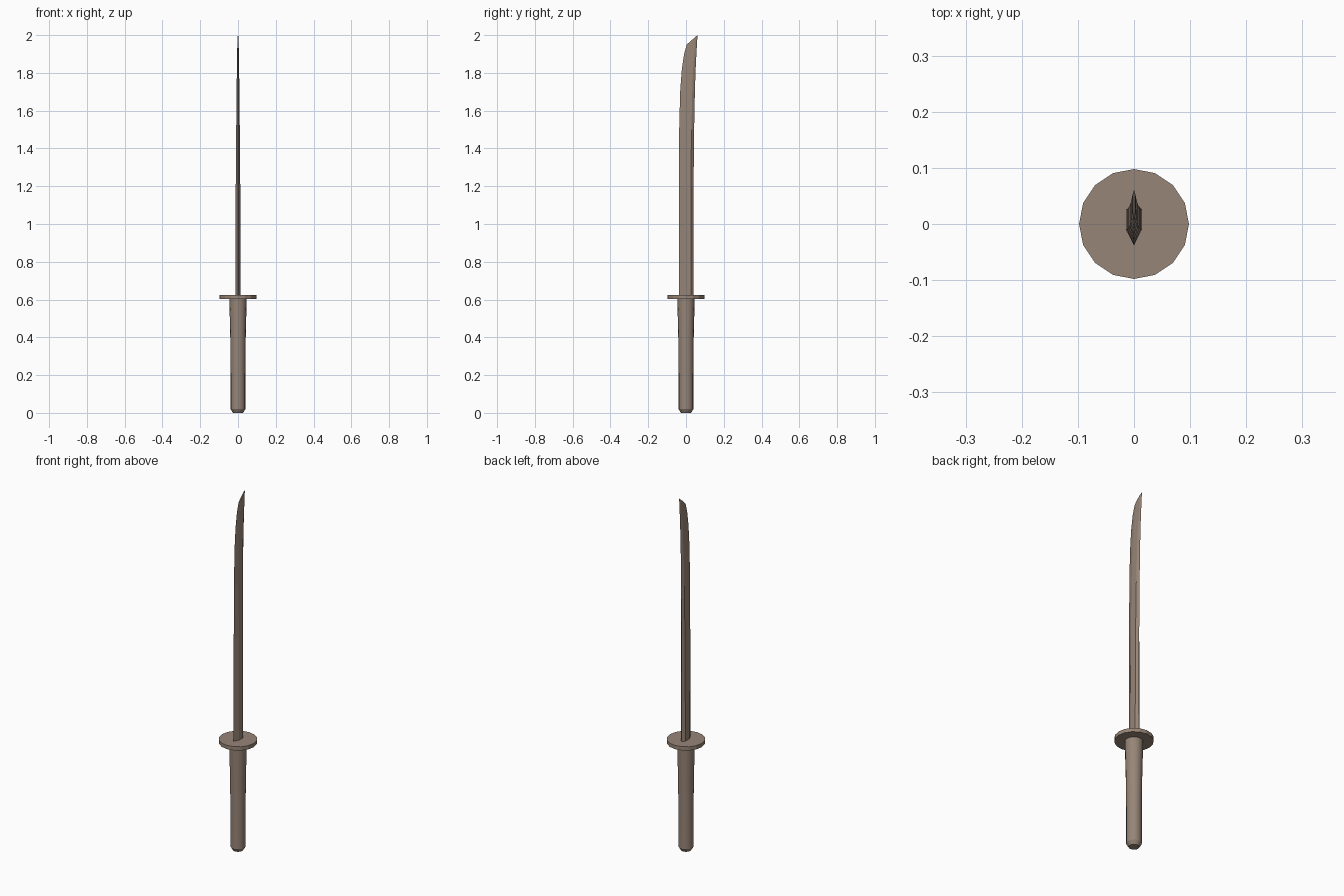
import bpy, bmesh, math

if "Cube" in bpy.data.objects:
    bpy.data.objects.remove(bpy.data.objects["Cube"])

mat = bpy.data.materials.new("warm brown")
mat.diffuse_color = (0.31, 0.235, 0.185, 1)
mat.use_nodes = True
mat.node_tree.nodes["Principled BSDF"].inputs["Base Color"].default_value = mat.diffuse_color


def loft(name, rings, smooth=None):
    """Skin a stack of equal-length rings and cap both ends."""
    bm = bmesh.new()
    loops = [[bm.verts.new(p) for p in r] for r in rings]
    n = len(loops[0])
    for a, b in zip(loops, loops[1:]):
        for i in range(n):
            j = (i + 1) % n
            bm.faces.new((a[i], a[j], b[j], b[i]))
    bm.faces.new(loops[0][::-1])
    bm.faces.new(loops[-1])
    bmesh.ops.recalc_face_normals(bm, faces=bm.faces)
    me = bpy.data.meshes.new(name)
    bm.to_mesh(me)
    bm.free()
    me.materials.append(mat)
    ob = bpy.data.objects.new(name, me)
    bpy.context.collection.objects.link(ob)
    if smooth:
        bpy.ops.object.select_all(action='DESELECT')
        ob.select_set(True)
        bpy.context.view_layer.objects.active = ob
        bpy.ops.object.shade_smooth_by_angle(angle=math.radians(smooth))
    return ob


def circle(r, z, n=16):
    return [(r * math.cos(math.tau * i / n), r * math.sin(math.tau * i / n), z) for i in range(n)]


# round grip with chamfered pommel, flaring towards the guard
loft("handle", [circle(r, z) for r, z in
                [(0.027, 0.0), (0.039, 0.02), (0.039, 0.2), (0.041, 0.4), (0.046, 0.606)]], 30)

# round guard plate
loft("guard", [circle(0.098, 0.603), circle(0.098, 0.624)])


# blade: sharp edge at -y, flat sides, ridged spine at +y
def section(z, edge, back, half, tip_z=None):
    w = back - edge
    pts = [(0, 0), (half, 0.36), (half, 0.82), (0, 1), (-half, 0.82), (-half, 0.36)]
    top = z if tip_z is None else tip_z
    return [(x, edge + t * w, z + (top - z) * t) for x, t in pts]


loft("blade", [section(*s) for s in [
    (0.61, -0.038, 0.040, 0.0145),
    (1.20, -0.038, 0.040, 0.0120),
    (1.50, -0.036, 0.043, 0.0095),
    (1.70, -0.031, 0.047, 0.0075),
    (1.82, -0.022, 0.051, 0.0060),
    (1.90, -0.010, 0.055, 0.0045),
    (1.95, 0.004, 0.061, 0.0030, 2.0)]])
